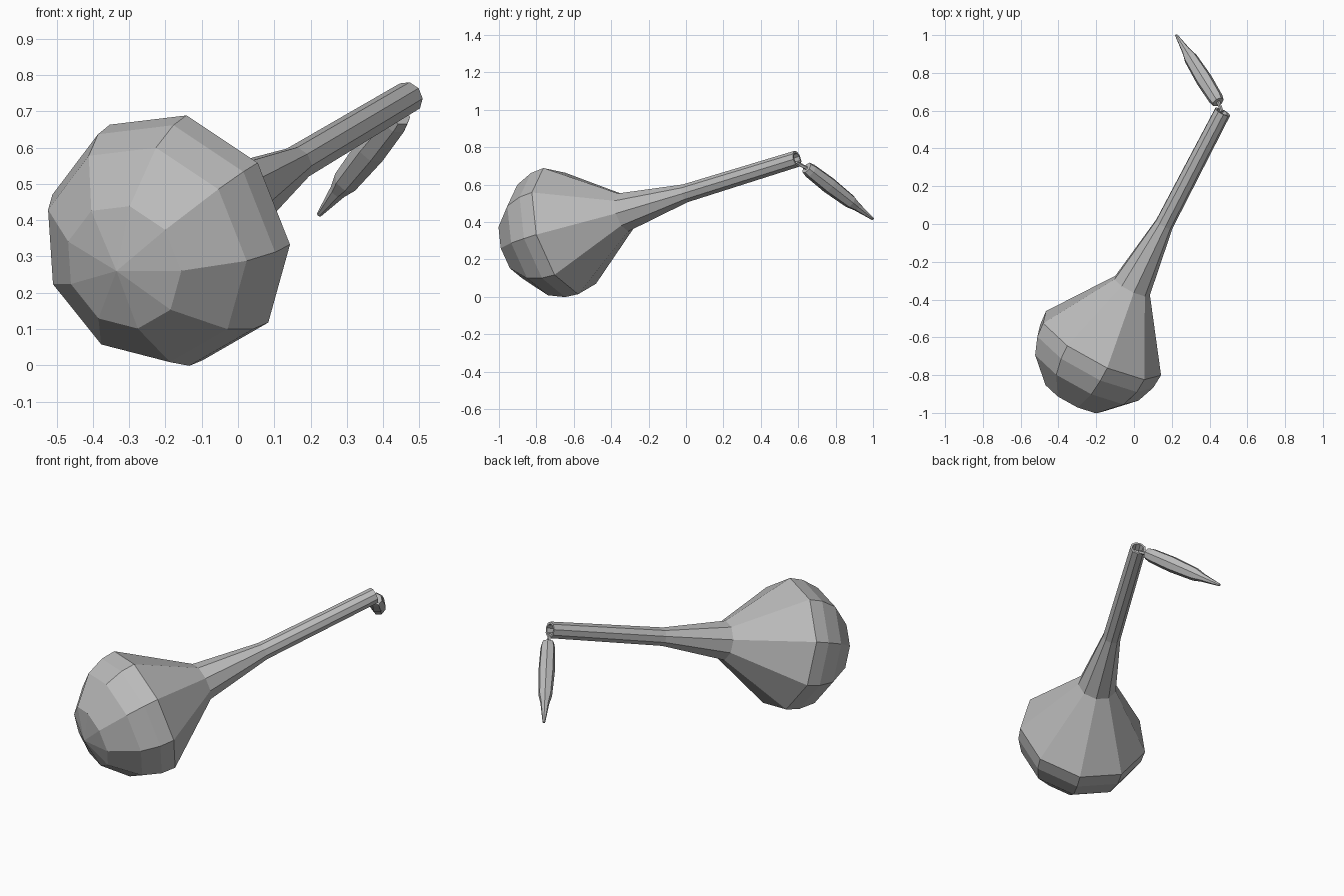
import bpy
import bmesh
from math import cos, sin, tau
from mathutils import Vector

default = bpy.data.objects.get("Cube")
if default:
    bpy.data.objects.remove(default)

GREY = (0.5, 0.5, 0.5, 1.0)
mat = bpy.data.materials.new("plain grey")
mat.use_nodes = True
mat.diffuse_color = GREY
mat.node_tree.nodes["Principled BSDF"].inputs["Base Color"].default_value = GREY


def lathe(name, start, end, profile, sides, side_hint):
    """Turn (distance, radius) pairs around the line start-end; radius 0 is a pole."""
    start, axis = Vector(start), (Vector(end) - Vector(start)).normalized()
    hint = Vector(side_hint)
    u = (hint - axis * hint.dot(axis)).normalized()
    v = axis.cross(u)
    bm = bmesh.new()
    rings = []
    for dist, r in profile:
        centre = start + axis * dist
        count = sides if r > 0 else 1
        rings.append([bm.verts.new(centre + (u * cos(tau * i / sides) + v * sin(tau * i / sides)) * r)
                      for i in range(count)])
    for a, b in zip(rings, rings[1:]):
        for i in range(sides):
            j = (i + 1) % sides
            corners = [a[i % len(a)], a[j % len(a)], b[j % len(b)], b[i % len(b)]]
            bm.faces.new(list(dict.fromkeys(corners)))
    bmesh.ops.recalc_face_normals(bm, faces=bm.faces)
    mesh = bpy.data.meshes.new(name)
    bm.to_mesh(mesh)
    bm.free()
    mesh.materials.append(mat)
    obj = bpy.data.objects.new(name, mesh)
    bpy.context.collection.objects.link(obj)
    return obj


# Gourd flask: round bulb, cone shoulder, long neck, hollow mouth
lathe("gourd_flask", (-0.335, -0.95, 0.26), (0.472, 0.6, 0.74),
      [(0, 0), (0.045, 0.178), (0.18, 0.312), (0.28, 0.35), (0.36, 0.356),
       (0.727, 0.107), (1.11, 0.05), (1.805, 0.045),
       (1.805, 0.033), (1.76, 0.03), (1.76, 0)],
      9, (0.893, -0.451, -0.065))

# Pointed stopper hanging from the mouth
lathe("stopper", (0.445, 0.645, 0.69), (0.225, 0.998, 0.417),
      [(0, 0), (0, 0.033), (0.03, 0.04), (0.17, 0.045), (0.33, 0.037),
       (0.38, 0.024), (0.5, 0.007), (0.502, 0)],
      7, (0, 0, 1))

# Short cord tying the stopper to the neck
lathe("cord", (0.465, 0.595, 0.715), (0.445, 0.65, 0.685),
      [(0, 0), (0, 0.01), (0.065, 0.01), (0.065, 0)], 5, (0, 0, 1))
